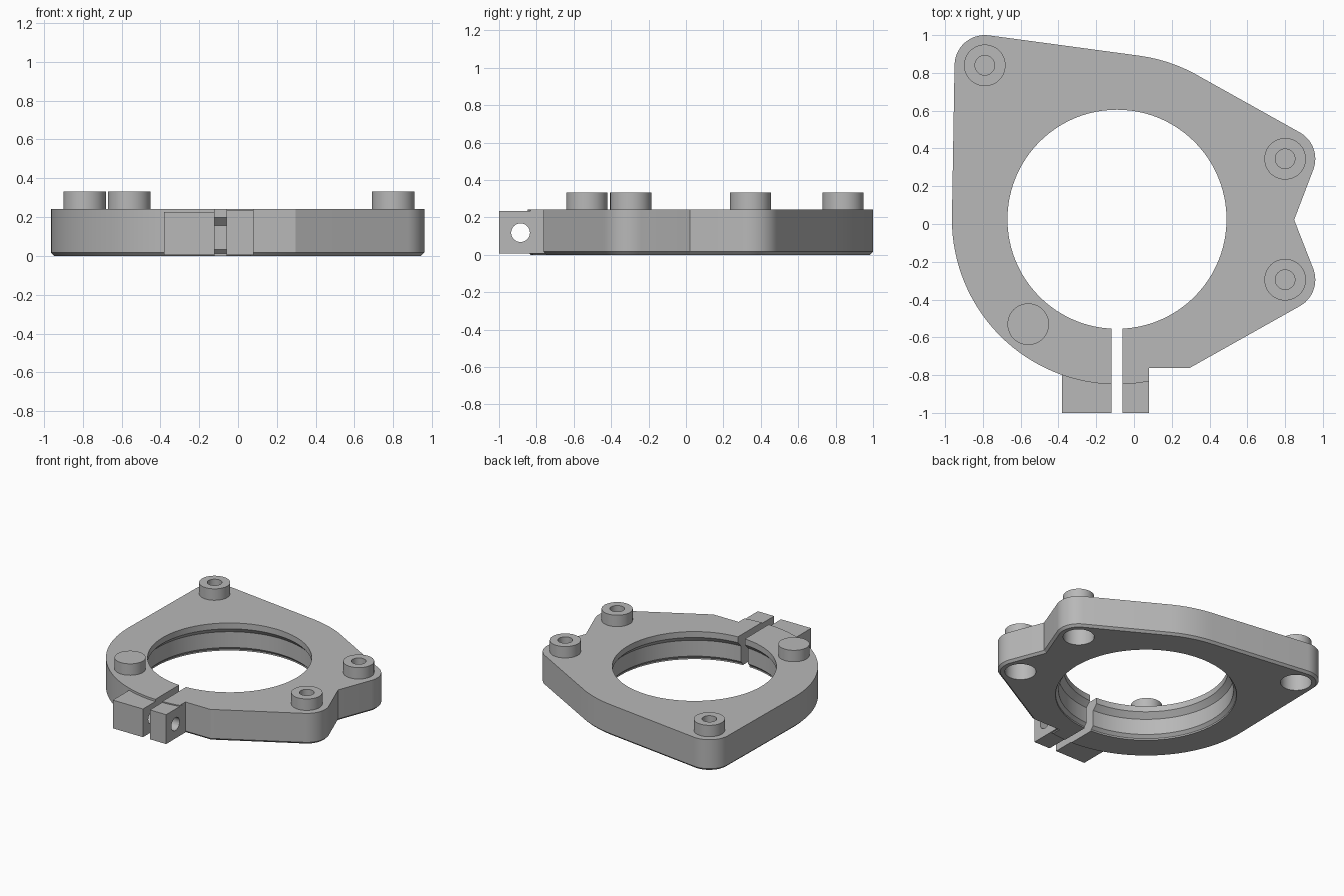
import bpy, bmesh
from math import sin, cos, radians, pi
from mathutils import Matrix

cube = bpy.data.objects.get("Cube")
if cube:
    bpy.data.objects.remove(cube, do_unlink=True)

grey = bpy.data.materials.new("machined grey")
grey.use_nodes = True
grey.diffuse_color = (0.48, 0.48, 0.48, 1)
grey.node_tree.nodes["Principled BSDF"].inputs["Base Color"].default_value = grey.diffuse_color

TOP = 0.243
RING = (-0.09, 0.025)
RING_R = 0.874


def make(name, bm):
    bmesh.ops.recalc_face_normals(bm, faces=bm.faces)
    mesh = bpy.data.meshes.new(name)
    bm.to_mesh(mesh)
    bm.free()
    mesh.materials.append(grey)
    ob = bpy.data.objects.new(name, mesh)
    bpy.context.collection.objects.link(ob)
    return ob


def lathe(name, centre, profile, n=48):
    """Closed turned solid from (radius, height) pairs."""
    bm = bmesh.new()
    rings = [[bm.verts.new((centre[0] + r * cos(2 * pi * i / n),
                            centre[1] + r * sin(2 * pi * i / n), z)) for i in range(n)]
             for r, z in profile]
    for a, b in zip(rings, rings[1:]):
        for i in range(n):
            j = (i + 1) % n
            bm.faces.new((a[i], a[j], b[j], b[i]))
    bm.faces.new(rings[0])
    bm.faces.new(rings[-1])
    return make(name, bm)


def box(name, lo, hi):
    bm = bmesh.new()
    bmesh.ops.create_cube(bm, size=1)
    for v in bm.verts:
        v.co = [(a + b) / 2 + c * (b - a) for a, b, c in zip(lo, hi, v.co)]
    return make(name, bm)


def combine(ob, other, operation):
    """Apply a boolean and remove the tool object."""
    mod = ob.modifiers.new("boolean", 'BOOLEAN')
    mod.operation, mod.solver, mod.object = operation, 'EXACT', other
    bpy.context.view_layer.objects.active = ob
    bpy.ops.object.modifier_apply(modifier=mod.name)
    bpy.data.objects.remove(other, do_unlink=True)


def smooth(ob):
    bpy.ops.object.select_all(action='DESELECT')
    ob.select_set(True)
    bpy.context.view_layer.objects.active = ob
    bpy.ops.object.shade_smooth_by_angle(angle=radians(25))


def arc(centre, r, start, end, n):
    angles = [radians(start + (end - start) * i / n) for i in range(n + 1)]
    return [(centre[0] + r * cos(a), centre[1] + r * sin(a)) for a in angles]


# Bolt positions: three hollow ones at the corners, one solid on the ring
corners = {"front_left": (0.8, -0.295), "back_left": (0.8, 0.345), "back_right": (-0.79, 0.84)}
solid_stud = (-0.56, -0.53)

# Plate outline, counter-clockwise
outline = (arc(corners["front_left"], 0.16, -62, 20, 12) + [(0.848, 0.022)]
           + arc(corners["back_left"], 0.16, -20, 62, 12)
           + arc(RING, RING_R, 63, 82, 6)
           + arc(corners["back_right"], 0.16, 82, 179, 14)
           + arc(RING, RING_R, 180, 281.2, 36)
           + [(0.08, -0.762), (0.295, -0.762)])
bm = bmesh.new()
base = bm.faces.new([bm.verts.new((x, y, 0)) for x, y in outline])
grown = bmesh.ops.extrude_face_region(bm, geom=[base], use_keep_orig=True)
for v in grown["geom"]:
    if isinstance(v, bmesh.types.BMVert):
        v.co.z = TOP
# Chamfer round the lower edge
rim = [e for e in bm.edges if all(v.co.z < 0.001 for v in e.verts)]
bmesh.ops.recalc_face_normals(bm, faces=bm.faces)
bmesh.ops.bevel(bm, geom=rim, offset=0.017, segments=1, affect='EDGES')
plate = make("clamp_plate", bm)

# Clamp lugs at the front
combine(plate, box("lug_right", (-0.38, -1, 0.006), (-0.09, -0.7, 0.226)), 'UNION')
combine(plate, box("lug_left", (-0.1, -1, 0.006), (0.08, -0.7, 0.235)), 'UNION')

# Stepped bore with a conical seat under the top lip
combine(plate, lathe("bore", RING, [(0.64, -0.1), (0.64, 0.012), (0.618, 0.034), (0.618, 0.157),
                                    (0.58, 0.197), (0.58, 0.4)], 96), 'DIFFERENCE')
# Clamping slot and cross hole through both lugs
combine(plate, box("slot", (-0.12, -1.2, -0.1), (-0.06, -0.3, 0.5)), 'DIFFERENCE')
cross = lathe("cross_hole", (0, 0), [(0.05, -0.7), (0.05, 0.5)], 32)
cross.data.transform(Matrix.Translation((0, -0.885, 0.118)) @ Matrix.Rotation(pi / 2, 4, 'Y'))
combine(plate, cross, 'DIFFERENCE')
# Counterbores under the corner bolts
for spot in corners.values():
    combine(plate, lathe("counterbore", spot, [(0.11, -0.1), (0.11, 0.18)]), 'DIFFERENCE')
smooth(plate)

# Bolt heads with a blind socket, and the solid stud
for name, spot in corners.items():
    smooth(lathe("bolt_head_" + name, spot, [(0.11, TOP - 0.01), (0.11, 0.332),
                                             (0.052, 0.332), (0.052, 0.25)]))
smooth(lathe("solid_stud", solid_stud, [(0.11, TOP - 0.01), (0.11, 0.332)]))
